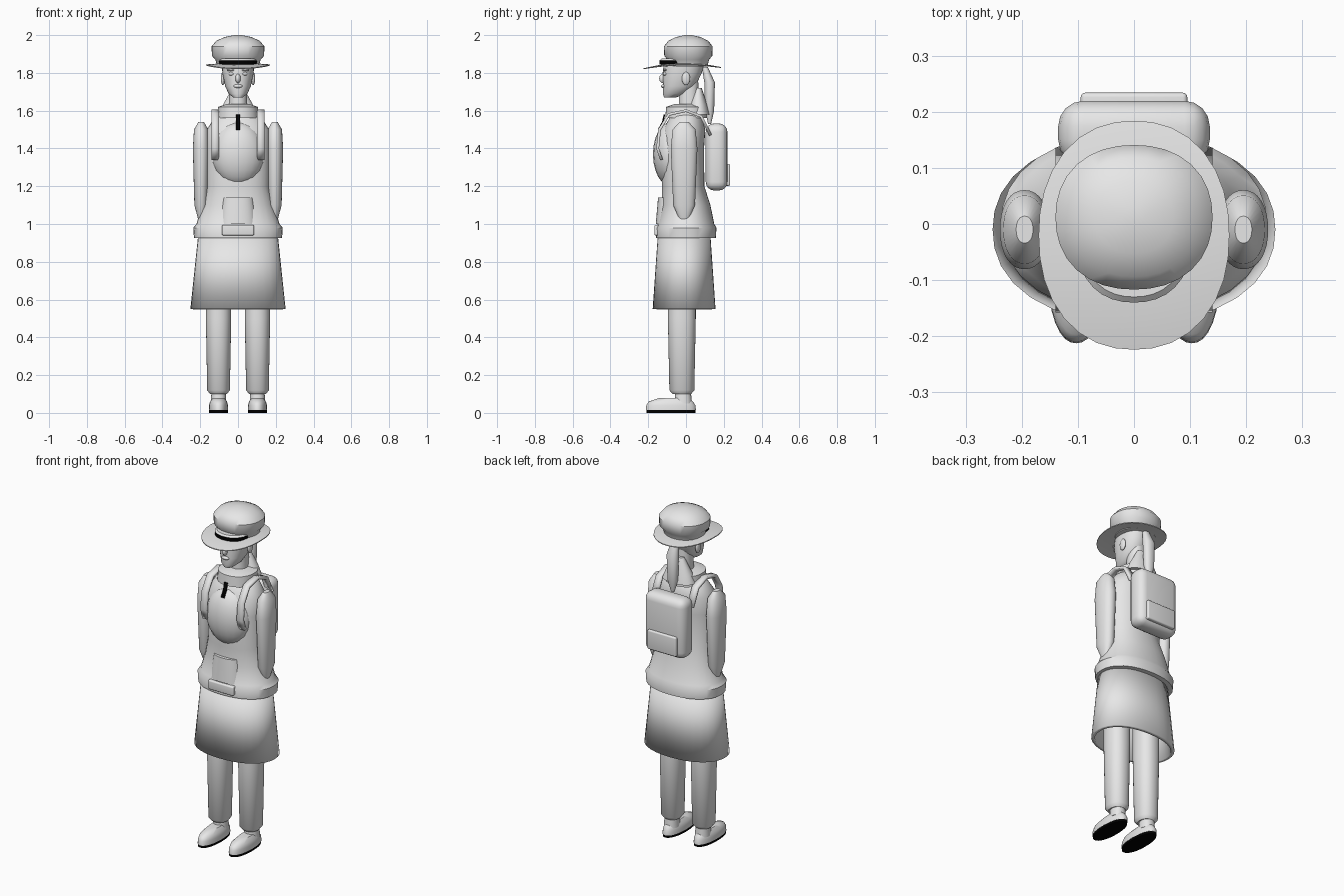
import bpy, bmesh
from math import sin, cos, tau, radians

start_cube = bpy.data.objects.get("Cube")
if start_cube:
    bpy.data.objects.remove(start_cube, do_unlink=True)


def material(name, value):
    mat = bpy.data.materials.new(name)
    mat.use_nodes = True
    colour = (value, value, value, 1)
    mat.diffuse_color = colour
    mat.node_tree.nodes["Principled BSDF"].inputs["Base Color"].default_value = colour
    return mat


PALE = material("pale grey", .8)
BLACK = material("black", 0)


def finish(name, bm, mat=PALE):
    """Turn a bmesh into a shaded object."""
    bmesh.ops.recalc_face_normals(bm, faces=bm.faces)
    mesh = bpy.data.meshes.new(name)
    bm.to_mesh(mesh)
    bm.free()
    mesh.materials.append(mat)
    ob = bpy.data.objects.new(name, mesh)
    bpy.context.collection.objects.link(ob)
    bpy.ops.object.select_all(action='DESELECT')
    ob.select_set(True)
    bpy.context.view_layer.objects.active = ob
    bpy.ops.object.shade_smooth_by_angle(angle=radians(40))
    return ob


def thicken(ob, amount, offset):
    mod = ob.modifiers.new("thickness", 'SOLIDIFY')
    mod.thickness = amount
    mod.offset = offset


def loft(name, rings, x=0, y=0, depth=1, mat=PALE, caps=True, sides=32, power=2.2):
    """Stack of soft oval rings, each (height, half width) and optionally its own y."""
    bm = bmesh.new()
    loops = []
    for height, width, *own_y in rings:
        middle = own_y[0] if own_y else y
        loop = []
        for i in range(sides):
            c, s = cos(tau * i / sides), sin(tau * i / sides)
            reach = width / (abs(c) ** power + abs(s) ** power) ** (1 / power)
            loop.append(bm.verts.new((x + reach * c, middle + reach * s * depth, height)))
        loops.append(loop)
    for low, high in zip(loops, loops[1:]):
        for i in range(sides):
            j = (i + 1) % sides
            bm.faces.new((low[i], low[j], high[j], high[i]))
    if caps:
        bm.faces.new(loops[0])
        bm.faces.new(loops[-1])
    return finish(name, bm, mat)


def ribbon(name, path, x, half_width, thickness, mat=PALE):
    """Flat strip following a path of (y, z) points."""
    bm = bmesh.new()
    rows = [[bm.verts.new((x + edge, y, z)) for edge in (-half_width, half_width)]
            for y, z in path]
    for first, second in zip(rows, rows[1:]):
        bm.faces.new((first[0], first[1], second[1], second[0]))
    thicken(finish(name, bm, mat), thickness, 0)


def place(bm, centre, scale):
    for vert in bm.verts:
        vert.co = [c + s * p for c, s, p in zip(centre, scale, vert.co)]


def box(name, centre, size, bevel):
    bm = bmesh.new()
    bmesh.ops.create_cube(bm, size=1)
    place(bm, centre, size)
    bmesh.ops.bevel(bm, geom=bm.edges[:], offset=bevel, segments=4,
                    profile=.5, affect='EDGES')
    finish(name, bm)


def ball(name, centre, radii):
    bm = bmesh.new()
    bmesh.ops.create_uvsphere(bm, u_segments=20, v_segments=12, radius=1)
    place(bm, centre, radii)
    finish(name, bm)


# Limbs, shoes, straps and face details on both sides
for side, sign in (("left", 1), ("right", -1)):
    foot = sign * .103
    loft(side + "_sole", [(0, .05), (.014, .05)], x=foot, y=-.08, depth=2.6, mat=BLACK)
    loft(side + "_shoe", [(.014, .051), (.04, .05), (.06, .045), (.08, .03, -.06)],
         x=foot, y=-.08, depth=2.6)
    loft(side + "_ankle", [(.05, .042), (.13, .036)], x=foot, y=-.015, depth=1.1)
    loft(side + "_trouser_leg", [(.1, .045), (.12, .06), (.5, .067), (.9, .067)],
         x=foot, y=-.022, depth=1.1)
    loft(side + "_sleeve", [(1.01, .012), (1.1, .036), (1.4, .044), (1.5, .038), (1.54, .015)],
         x=sign * .195, y=-.01, depth=1.6)
    ribbon(side + "_strap", [(-.13, 1.34), (-.15, 1.4), (-.14, 1.5), (-.09, 1.58),
                             (0, 1.6), (.08, 1.57), (.13, 1.47)],
           x=sign * .12, half_width=.02, thickness=.015)
    ball(side + "_eye", (sign * .034, -.11, 1.795), (.017, .012, .01))
    ball(side + "_brow", (sign * .036, -.112, 1.815), (.024, .01, .006))
    ball(side + "_ear", (sign * .08, 0, 1.77), (.011, .022, .035))

# Skirt, open below
skirt = loft("skirt", [(.55, .252), (.95, .21)], y=-.01, depth=.66, caps=False)
thicken(skirt, .02, -1)

# Jacket with collar and pockets
loft("jacket", [(.925, .233), (.98, .237), (1, .22), (1.1, .19), (1.2, .165, -.015),
                (1.4, .17, -.02), (1.5, .165, -.01), (1.57, .12), (1.6, .07)], depth=.68)
ball("jacket_chest", (0, -.08, 1.37), (.14, .095, .17))
loft("front_pocket", [(1, .1), (1.14, .08)], y=-.1, depth=.6)
box("hem_pouch", centre=(0, -.153, .967), size=(.17, .03, .055), bevel=.008)
loft("collar", [(1.56, .11), (1.62, .105), (1.635, .06)])
ribbon("neck_zip", [(-.145, 1.5), (-.123, 1.54), (-.114, 1.58)],
       x=0, half_width=.01, thickness=.008, mat=BLACK)

# Backpack
box("backpack", centre=(0, .162, 1.355), size=(.27, .115, .355), bevel=.045)
box("backpack_pocket", centre=(0, .213, 1.26), size=(.19, .042, .115), bevel=.008)

# Neck, head and hair
loft("neck", [(1.58, .05), (1.76, .045)], y=.015, depth=1.1)
loft("head", [(1.67, .025, -.085), (1.69, .05, -.06), (1.73, .068, -.035),
              (1.8, .083, -.02), (1.85, .085, -.01)], depth=1.25)
ball("nose", (0, -.12, 1.77), (.014, .022, .025))
ball("lips", (0, -.12, 1.73), (.024, .012, .01))
loft("nape_hair", [(1.58, .1), (1.63, .08), (1.72, .03)], y=.065, depth=.6)
loft("ponytail", [(1.53, .01), (1.6, .03), (1.75, .035), (1.83, .02, .1)], y=.125, depth=.8)

# Hat with an oval brim, soft crown, short peak and dark front band
brim = loft("hat_brim", [(1.84, .1), (1.84, .17), (1.845, .17), (1.85, .1)],
            y=-.02, depth=1.2)
for vert in brim.data.vertices:
    vert.co.z -= .4 * vert.co.y ** 2
loft("hat_crown", [(1.835, .11), (1.87, .12), (1.89, .138), (1.94, .14), (1.97, .115),
                   (1.99, .07), (2, .02)], y=.012, depth=.92)
loft("hat_band", [(1.845, .1), (1.866, .1)], y=-.04, mat=BLACK)
loft("hat_peak", [(1.866, .1), (1.875, .09)], y=-.04)
